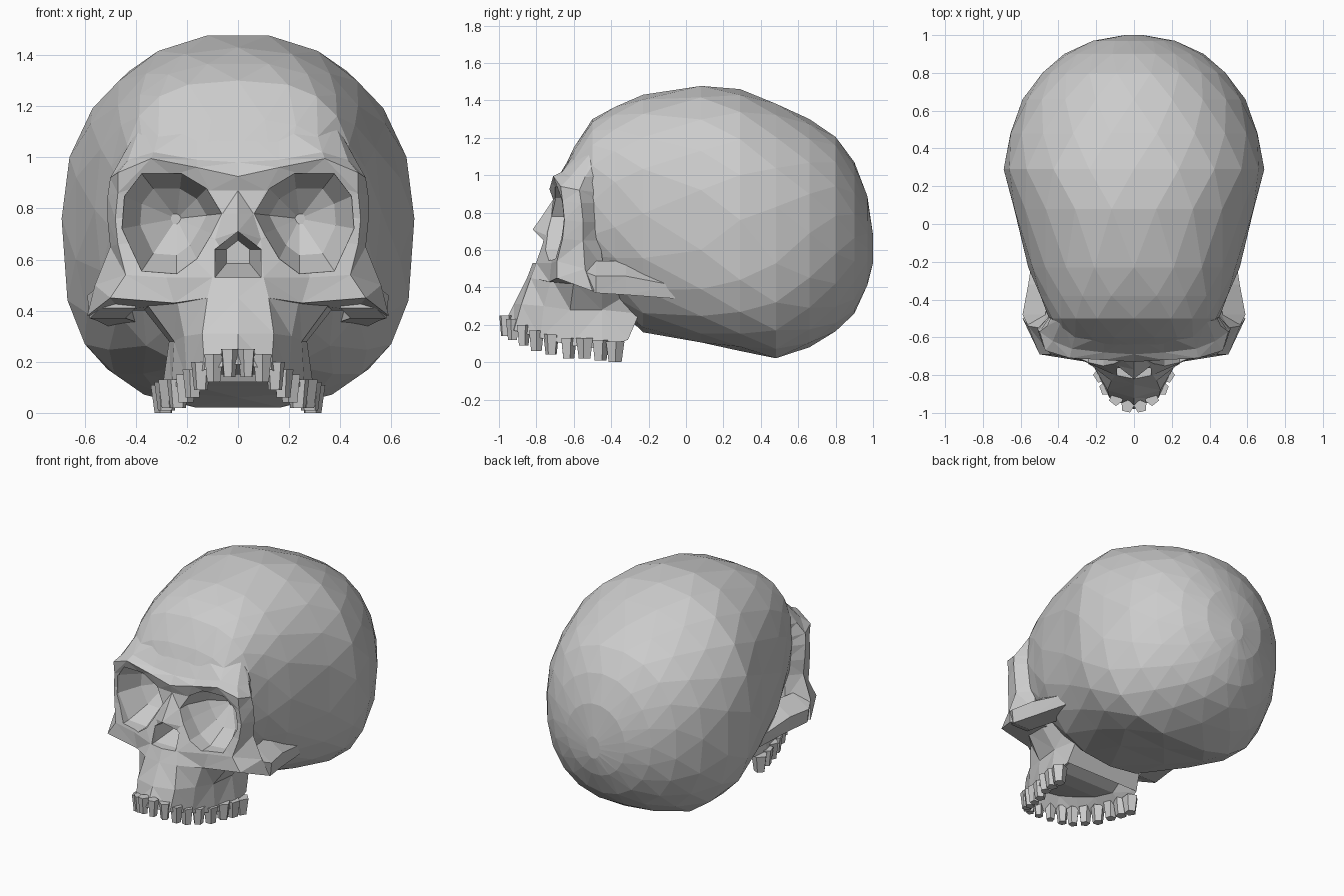
import bpy, bmesh, math, random
from mathutils import Vector, Matrix

random.seed(4)
if "Cube" in bpy.data.objects:
    bpy.data.objects.remove(bpy.data.objects["Cube"], do_unlink=True)

bone = bpy.data.materials.new("bone_grey")
bone.use_nodes = True
grey = (0.6, 0.6, 0.6, 1)
bone.diffuse_color = grey
bone.node_tree.nodes["Principled BSDF"].inputs["Base Color"].default_value = grey


def finish(name, bm):
    bmesh.ops.triangulate(bm, faces=bm.faces[:], quad_method='SHORT_EDGE')
    bmesh.ops.recalc_face_normals(bm, faces=bm.faces[:])
    mesh = bpy.data.meshes.new(name)
    bm.to_mesh(mesh)
    bm.free()
    mesh.materials.append(bone)
    obj = bpy.data.objects.new(name, mesh)
    bpy.context.collection.objects.link(obj)
    return obj


def loft(name, rings):
    """Closed solid through rings with equal point counts."""
    bm = bmesh.new()
    loops = [[bm.verts.new(p) for p in ring] for ring in rings]
    n = len(loops[0])
    for a, b in zip(loops, loops[1:]):
        for i in range(n):
            j = (i + 1) % n
            bm.faces.new((a[i], a[j], b[j], b[i]))
    bm.faces.new(loops[0])
    bm.faces.new(loops[-1])
    return finish(name, bm)


def both_sides(half):
    """Complete a half ring whose first point lies on the centre line."""
    return half + [(-x, y, z) for x, y, z in reversed(half[1:])]


def carve(obj, cutter):
    cutter.hide_render = True
    mod = obj.modifiers.new("carve", 'BOOLEAN')
    mod.operation = 'DIFFERENCE'
    mod.solver = 'EXACT'
    mod.object = cutter
    bpy.context.view_layer.objects.active = obj
    bpy.ops.object.modifier_apply(modifier=mod.name)


# Braincase: superellipse sections
# (y, half width, bottom, top, squareness above, squareness below)
sections = [
    (-.65, .30, .62, 1.04, 2.6, 2.6), (-.60, .40, .52, 1.15, 2.8, 2.6),
    (-.50, .45, .42, 1.30, 2.8, 2.6), (-.38, .50, .30, 1.37, 2.6, 2.4),
    (-.23, .56, .16, 1.43, 2.4, 2.4), (.08, .64, .10, 1.485, 2.2, 2.9),
    (.29, .69, .06, 1.46, 2.2, 3), (.48, .66, .015, 1.39, 2.2, 2.7),
    (.66, .59, .08, 1.30, 2.2, 2.5), (.80, .49, .16, 1.21, 2.2, 2.3),
    (.9, .37, .26, 1.07, 2, 2), (.97, .22, .41, .89, 2, 2),
    (1, .05, .53, .68, 2, 2)]
SEG = 20


def section(k, y, w, low, high, above, below):
    ring = []
    for i in range(SEG):
        a = math.tau * (i + k % 2 / 2) / SEG
        c, s = math.cos(a), math.sin(a)
        e = 2 / (above if s > 0 else below)
        ring.append((w * math.copysign(abs(c) ** e, c), y,
                     (low + high) / 2 + (high - low) / 2 * math.copysign(abs(s) ** e, s)))
    return ring


braincase = loft("braincase", [section(k, *s) for k, s in enumerate(sections)])

# Forehead, brow, nose bridge, eye rims and cheekbones: half rings, top down
face_rows = [
    [(0, -.6, 1.13), (.16, -.59, 1.13), (.3, -.55, 1.13), (.38, -.5, 1.13), (.39, -.46, 1.12), (.36, -.36, 1.1)],
    [(0, -.69, .98), (.16, -.68, .99), (.33, -.66, 1.02), (.43, -.62, .99), (.46, -.54, .99), (.4, -.4, 1)],
    [(0, -.73, .925), (.16, -.72, .96), (.34, -.71, .995), (.47, -.67, .94), (.5, -.57, .92), (.4, -.42, .9)],
    [(0, -.71, .87), (.11, -.7, .87), (.26, -.69, .93), (.47, -.66, .86), (.51, -.56, .85), (.41, -.44, .85)],
    [(0, -.77, .78), (.06, -.72, .78), (.25, -.67, .78), (.48, -.65, .76), (.51, -.55, .75), (.42, -.46, .75)],
    [(0, -.82, .71), (.09, -.75, .68), (.25, -.69, .68), (.47, -.66, .66), (.5, -.55, .65), (.42, -.46, .65)],
    [(0, -.82, .53), (.1, -.8, .53), (.28, -.72, .53), (.44, -.69, .54), (.56, -.54, .5), (.44, -.44, .5)],
    [(0, -.85, .45), (.12, -.83, .45), (.25, -.73, .43), (.5, -.69, .45), (.59, -.5, .38), (.46, -.42, .4)]]
face = loft("upper_face", [both_sides(r) for r in face_rows])

# Upper jaw with a hollow palate
jaw_rows = [
    [(0, -.85, .45), (.12, -.83, .45), (.24, -.72, .45), (.36, -.6, .43), (.38, -.45, .42), (.3, -.25, .4)],
    [(0, -.92, .31), (.14, -.88, .31), (.21, -.76, .3), (.25, -.62, .28), (.27, -.45, .28), (.26, -.25, .26)],
    [(0, -.98, .19), (.13, -.92, .17), (.2, -.78, .13), (.26, -.62, .09), (.3, -.45, .07), (.28, -.31, .12)]]
palate = [(x * .7, -.5 + (y + .5) * .8, z + .08) for x, y, z in jaw_rows[-1]]
loft("upper_jaw", [both_sides(r) for r in jaw_rows + [palate]])

# Eye sockets: the rim outline narrows towards the back
rim = [(.06, .78), (.12, .88), (.22, .94), (.38, .94), (.45, .85),
       (.46, .72), (.38, .55), (.24, .54), (.16, .6), (.1, .7)]
cutters = []
for side in (1, -1):
    rings = [[(side * (.24 + (x - .24) * s), y, .76 + (z - .76) * s) for x, z in rim]
             for y, s in ((-.9, 1), (-.64, .97), (-.5, .65), (-.42, .1))]
    cutters.append(loft("socket_cutter", rings))

# Nose opening
nose = [(0, .71), (.09, .64), (.09, .53), (-.09, .53), (-.09, .64)]
cutters.append(loft("nose_cutter", [
    [(x * s, y, .64 + (z - .64) * s) for x, z in nose]
    for y, s in ((-.95, 1), (-.76, 1), (-.6, .5))]))
for cutter in cutters:
    carve(face, cutter)
    carve(braincase, cutter)
for cutter in cutters:
    bpy.data.objects.remove(cutter, do_unlink=True)

# Cheek arches: solid wedges blending the cheekbones into the braincase
for side, name in ((1, "left"), (-1, "right")):
    rings = []
    for y, x, top, low in ((-.56, .55, .49, .41), (-.48, .59, .46, .37),
                           (-.32, .56, .46, .36), (-.06, .52, .41, .34)):
        rings.append([(side * x, y, top), (side * (x - .01), y, low),
                      (side * (x - .15), y, low), (side * (x - .12), y, top + .08)])
    loft(name + "_cheek_arch", rings)

# Teeth: wide roots tapering to irregular tips along the dental arch
arch = [(.035, -.965, .14), (.095, -.925, .12), (.145, -.87, .09),
        (.175, -.8, .06), (.205, -.72, .04), (.235, -.63, .02),
        (.265, -.54, .02), (.28, -.46, .01), (.29, -.38, 0)]
bm = bmesh.new()
for k, (x, y, z) in enumerate(arch):
    turn = random.uniform(0, math.tau)
    root = .036 + .002 * k
    for side in (1, -1):
        bmesh.ops.create_cone(
            bm, cap_ends=True, segments=5, radius1=root * .7, radius2=root, depth=.11,
            matrix=Matrix.Translation((side * x, y, z + .055))
            @ Matrix.Scale(side, 4, Vector((1, 0, 0)))
            @ Matrix.Rotation(turn, 4, 'Z'))
finish("teeth", bm)
